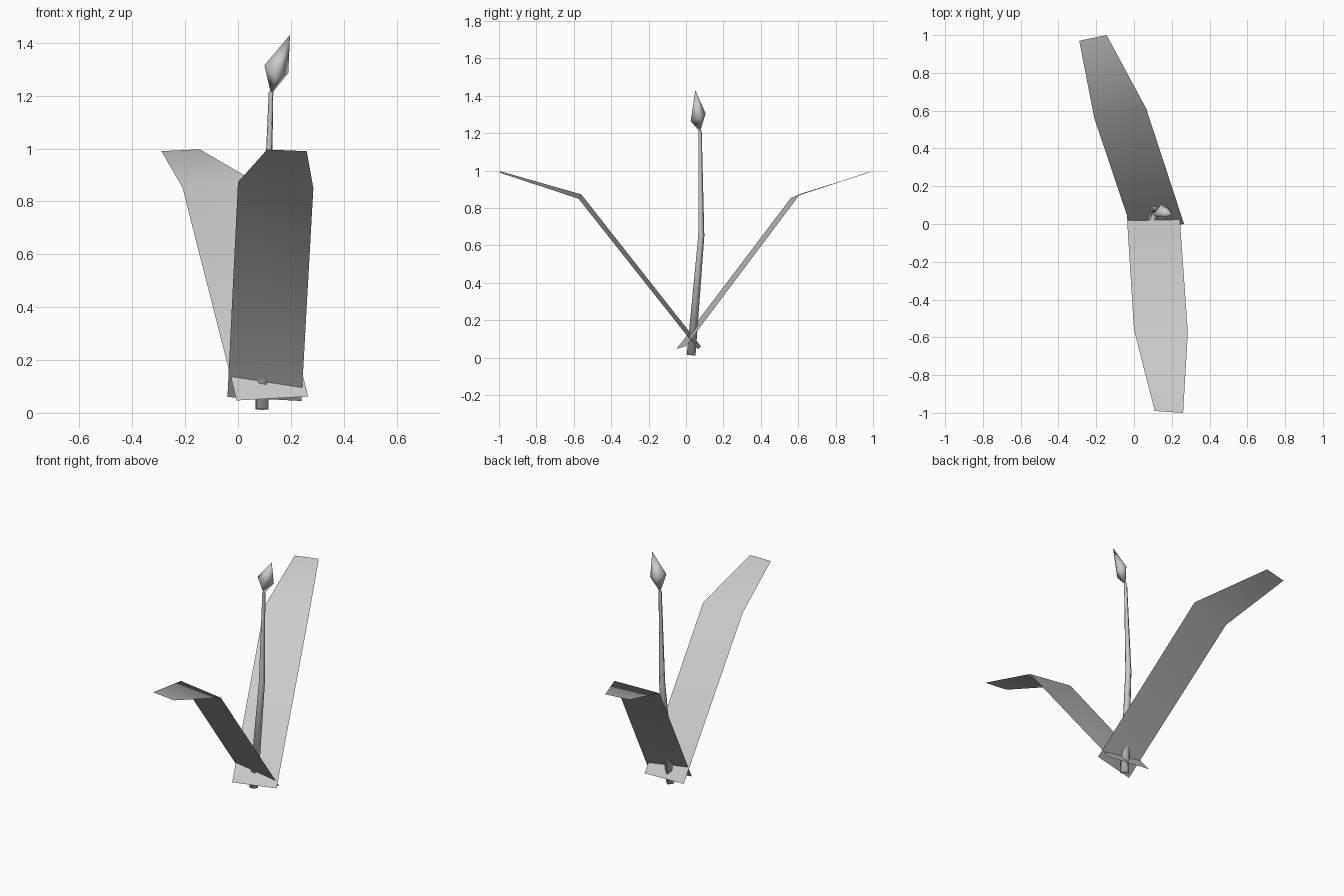
import bpy, bmesh
from math import tau
from mathutils import Vector

cube = bpy.data.objects.get("Cube")
if cube:
    bpy.data.objects.remove(cube)

grey = bpy.data.materials.new("light grey")
grey.use_nodes = True
grey.diffuse_color = (0.6, 0.6, 0.6, 1)
grey.node_tree.nodes["Principled BSDF"].inputs["Base Color"].default_value = (0.6, 0.6, 0.6, 1)


def finish(name, bm):
    mesh = bpy.data.meshes.new(name)
    bm.to_mesh(mesh)
    bm.free()
    mesh.materials.append(grey)
    mesh.shade_smooth()
    bpy.context.collection.objects.link(bpy.data.objects.new(name, mesh))


def bridge(bm, low, high, closed=True):
    n = len(low)
    for i in range(n if closed else n - 1):
        j = (i + 1) % n
        bm.faces.new((low[i], low[j], high[j], high[i]))


def leaf(name, rows):
    """Single-sided strip through pairs of edge points."""
    bm = bmesh.new()
    rings = [[bm.verts.new(p) for p in row] for row in rows]
    for low, high in zip(rings, rings[1:]):
        bridge(bm, low, high, closed=False)
    finish(name, bm)


# Two bent leaves that cross at the base: base, bend and tip edges
leaf("front_leaf", [((0.24, 0.063, 0.045), (-0.04, 0.08, 0.06)),
                    ((0.285, -0.575, 0.85), (0.0, -0.56, 0.873)),
                    ((0.26, -1.0, 0.99), (0.11, -0.99, 0.996))])
leaf("back_leaf", [((-0.005, -0.05, 0.047), (0.265, 0.0, 0.062)),
                   ((-0.21, 0.56, 0.853), (0.065, 0.61, 0.875)),
                   ((-0.29, 0.97, 0.99), (-0.145, 1.0, 0.997))])

# Tapered, slightly bowed stem
bm = bmesh.new()
path = [((0.09, 0.025, 0.014), 0.026), ((0.108, 0.08, 0.65), 0.018),
        ((0.125, 0.075, 1.215), 0.009)]
axis = Vector((0.03, 0.1, 1))
rings = []
for centre, radius in path:
    ring = bmesh.ops.create_circle(bm, segments=5, radius=radius)["verts"]
    turn = Vector((0, 0, 1)).rotation_difference(axis if not rings else Vector((0, 0, 1)))
    for v in ring:
        v.co = turn @ v.co + Vector(centre)
    rings.append(ring)
for low, high in zip(rings, rings[1:]):
    bridge(bm, low, high)
bm.faces.new(rings[0])
bmesh.ops.recalc_face_normals(bm, faces=bm.faces)
finish("stem", bm)

# Leaning four-sided bud
bm = bmesh.new()
waist = [bm.verts.new(p) for p in ((0.10, 0.05, 1.315), (0.145, 0.025, 1.265),
                                   (0.19, 0.08, 1.285), (0.145, 0.105, 1.305))]
bottom = bm.verts.new((0.125, 0.075, 1.205))
top = bm.verts.new((0.197, 0.05, 1.43))
for i, v in enumerate(waist):
    w = waist[(i + 1) % 4]
    bm.faces.new((v, w, top))
    bm.faces.new((w, v, bottom))
bmesh.ops.recalc_face_normals(bm, faces=bm.faces)
finish("bud", bm)
